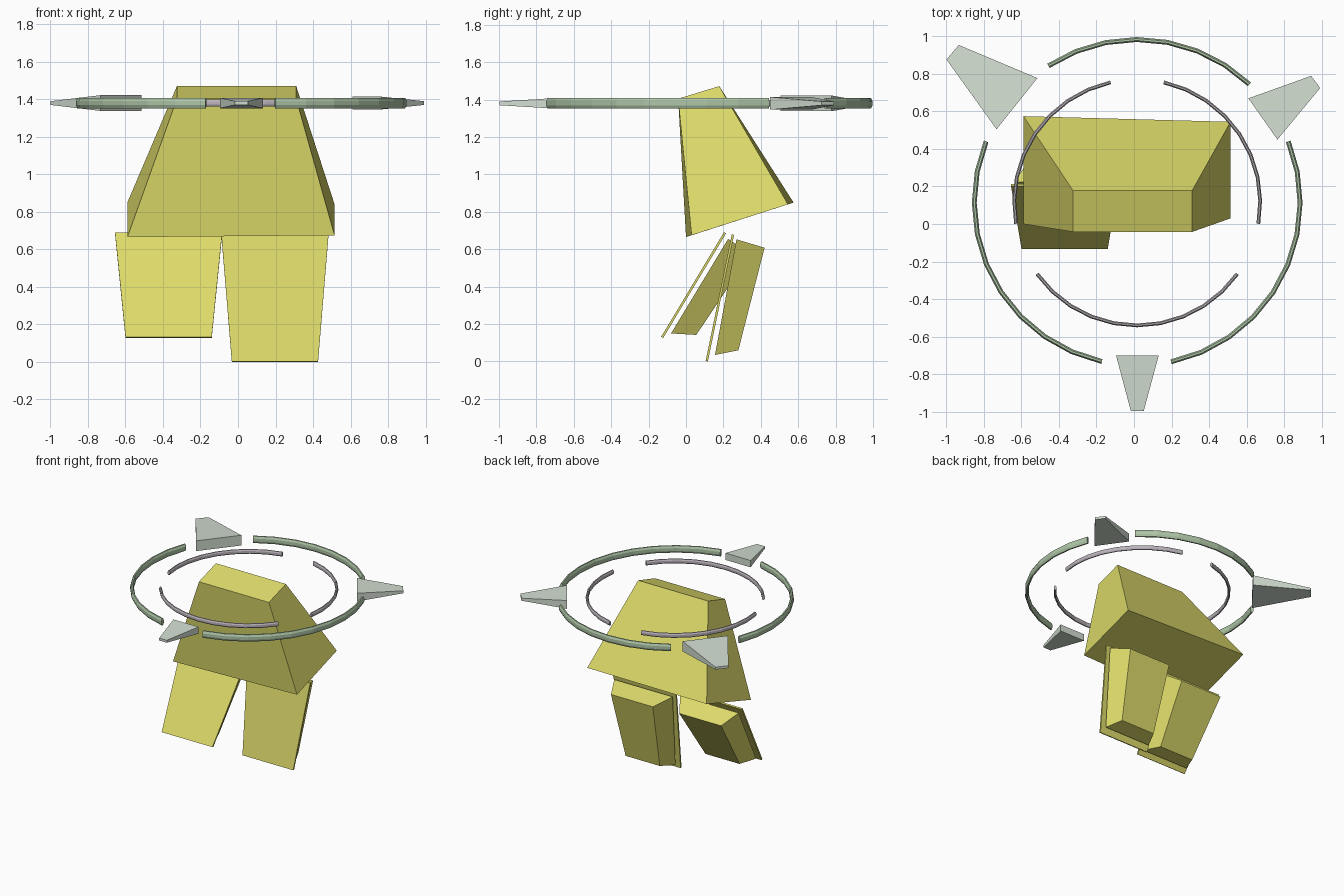
import bpy, bmesh, math

if "Cube" in bpy.data.objects:
    bpy.data.objects.remove(bpy.data.objects["Cube"])


def material(name, rgb):
    m = bpy.data.materials.new(name)
    m.diffuse_color = (*rgb, 1)
    m.use_nodes = True
    m.node_tree.nodes["Principled BSDF"].inputs["Base Color"].default_value = m.diffuse_color
    return m


YELLOW = material("yellow", (0.73, 0.71, 0.145))
GREEN = material("sage_green", (0.43, 0.57, 0.39))
PALE = material("pale_green", (0.65, 0.73, 0.64))
GREY = material("warm_grey", (0.50, 0.46, 0.50))


def loft(name, loops, mat):
    """Skin a list of equal-length vertex loops and cap both ends."""
    bm = bmesh.new()
    rings = [[bm.verts.new(p) for p in loop] for loop in loops]
    n = len(rings[0])
    for a, b in zip(rings, rings[1:]):
        for i in range(n):
            j = (i + 1) % n
            bm.faces.new((a[i], a[j], b[j], b[i]))
    bm.faces.new(rings[0])
    bm.faces.new(rings[-1])
    bmesh.ops.recalc_face_normals(bm, faces=bm.faces)
    me = bpy.data.meshes.new(name)
    bm.to_mesh(me)
    bm.free()
    me.materials.append(mat)
    ob = bpy.data.objects.new(name, me)
    bpy.context.collection.objects.link(ob)
    return ob


def arc(name, radius, start, end, width, height, mat):
    """Segmented arc with a rounded cross-section."""
    cx, cy, cz = 0.017, 0.115, 1.38
    steps = max(1, round(abs(end - start) / 11.1))
    loops = []
    for s in range(steps + 1):
        a = math.radians(start + (end - start) * s / steps)
        loop = []
        for k in range(8):
            t = math.radians(22.5 + 45 * k)
            r = radius + width * 0.54 * math.cos(t)
            loop.append((cx + r * math.cos(a), cy + r * math.sin(a),
                         cz + height * 0.54 * math.sin(t)))
        loops.append(loop)
    return loft(name, loops, mat)


def fin(name, base, tip, half_base, half_tip=0.01):
    """Wedge tapering from a tall wide base to a small blunt tip."""
    def loop(p, q, h):
        return [(*p, 1.38 - h), (*q, 1.38 - h), (*q, 1.38 + h), (*p, 1.38 + h)]
    return loft(name, [loop(*base, half_base), loop(*tip, half_tip)], PALE)


def leg_slab(name, cx, profile, widths):
    """Tapered box: side profile is front-bottom, front-top, back-top, back-bottom."""
    loops = []
    for side in (-1, 1):
        loops.append([(cx + side * w / 2, y, z)
                      for (y, z), w in zip(profile, widths)])
    return loft(name, loops, YELLOW)


# Tapered torso skirt
loft("torso", [
    [(-0.59, 0.00, 0.665), (0.515, 0.03, 0.675),
     (0.515, 0.545, 0.84), (-0.59, 0.575, 0.85)],
    [(-0.325, -0.042, 1.405), (0.31, -0.042, 1.405),
     (0.31, 0.178, 1.472), (-0.325, 0.178, 1.472)]], YELLOW)

# Legs: thin front plate with a tapered block behind
plate_w = (0.46, 0.572, 0.572, 0.46)
block_w = (0.42, 0.53, 0.38, 0.31)
leg_slab("left_leg_plate", -0.37,
         [(-0.133, 0.132), (0.203, 0.691), (0.214, 0.685), (-0.122, 0.126)], plate_w)
leg_slab("left_leg_block", -0.37,
         [(-0.08, 0.15), (0.225, 0.655), (0.345, 0.575), (0.055, 0.142)], block_w)
leg_slab("right_leg_plate", 0.197,
         [(0.105, 0.003), (0.245, 0.68), (0.257, 0.677), (0.117, 0.0)], plate_w)
leg_slab("right_leg_block", 0.197,
         [(0.155, 0.035), (0.27, 0.653), (0.42, 0.608), (0.28, 0.06)], block_w)

# Outer broken ring
for i, (a, b) in enumerate([(46.5, 123), (-78, 22), (158, 257.5)]):
    arc(f"outer_ring_{i + 1}", 0.869, a, b, 0.026, 0.056, GREEN)

# Inner broken ring
for i, (a, b) in enumerate([(-10, 77.5), (102.5, 190), (215.5, 324.5)]):
    arc(f"inner_ring_{i + 1}", 0.656, a, b, 0.02, 0.036, GREY)

# Three fins in the ring gaps
fin("front_fin", ((-0.096, -0.70), (0.132, -0.70)),
    ((-0.017, -0.997), (0.052, -0.997)), 0.028)
fin("left_fin", ((-0.515, 0.778), (-0.733, 0.505)),
    ((-0.935, 0.955), (-1.0, 0.877)), 0.042)
fin("right_fin", ((0.61, 0.67), (0.765, 0.45)),
    ((0.945, 0.79), (0.993, 0.725)), 0.034)
